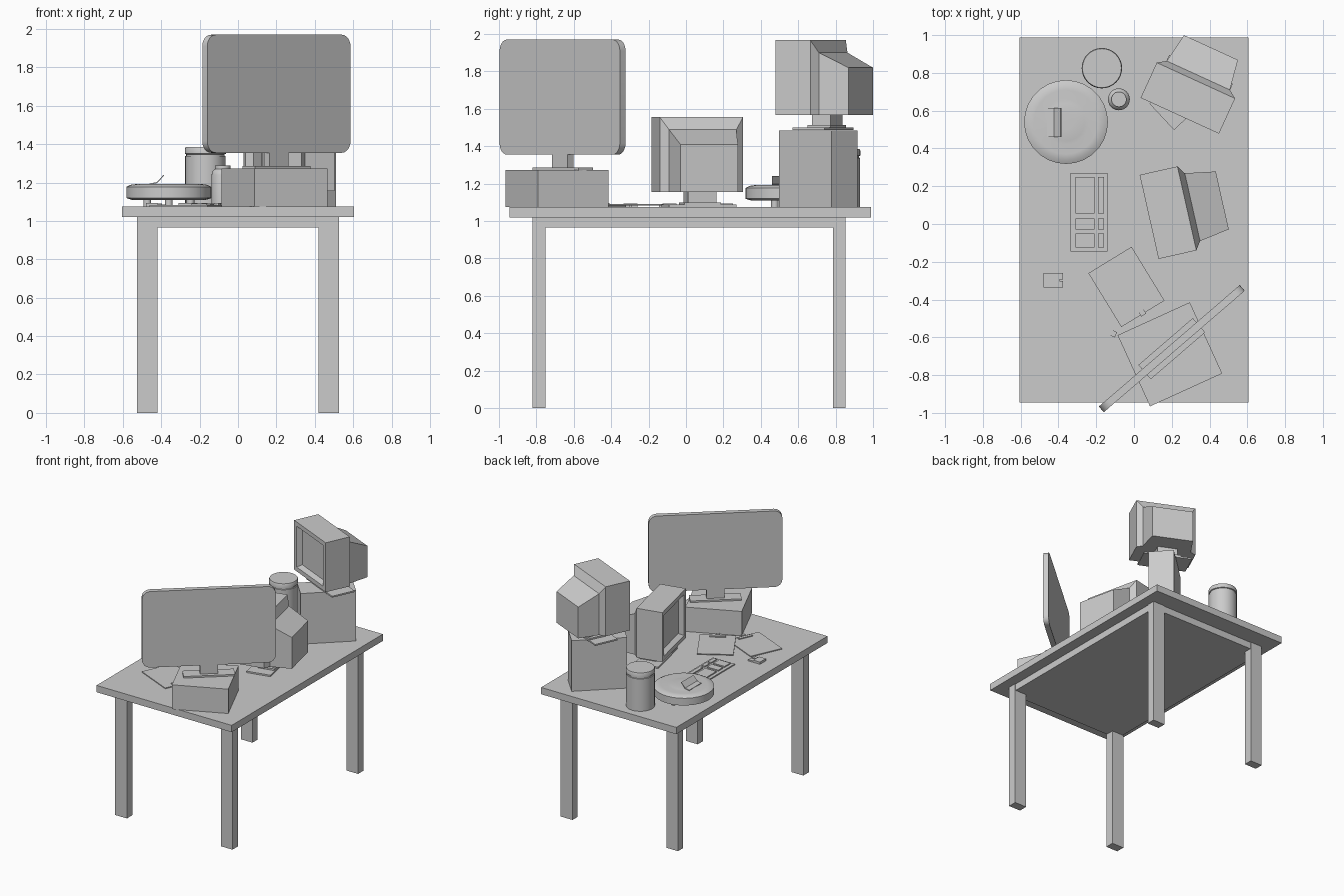
import bpy, bmesh
from math import cos, sin, pi, radians
from mathutils import Matrix, Vector

if "Cube" in bpy.data.objects:
    bpy.data.objects.remove(bpy.data.objects["Cube"])

TOP = 1.075  # desk surface height


def frame(x=0, y=0, z=0, deg=0):
    return Matrix.Translation((x, y, z)) @ Matrix.Rotation(radians(deg), 4, 'Z')


def finish(name, bm, mat=None, smooth=False):
    bmesh.ops.recalc_face_normals(bm, faces=bm.faces)
    me = bpy.data.meshes.new(name)
    bm.to_mesh(me)
    bm.free()
    ob = bpy.data.objects.new(name, me)
    bpy.context.collection.objects.link(ob)
    ob.matrix_world = mat or Matrix()
    if smooth:
        bpy.ops.object.select_all(action='DESELECT')
        ob.select_set(True)
        bpy.context.view_layer.objects.active = ob
        bpy.ops.object.shade_smooth_by_angle(angle=radians(35))
    return ob


def box(name, x, y, z, mat=None):
    """Box from (min, max) pairs in the local frame."""
    bm = bmesh.new()
    bmesh.ops.create_cube(bm, size=1)
    for v in bm.verts:
        v.co = Vector([(p[0] + p[1]) / 2 + c * (p[1] - p[0]) for p, c in zip((x, y, z), v.co)])
    return finish(name, bm, mat)


def loft(name, rings, mat=None, smooth=False):
    """Skin through equal-length rings and cap both ends."""
    bm = bmesh.new()
    rv = [[bm.verts.new(p) for p in r] for r in rings]
    n = len(rv[0])
    for a, b in zip(rv, rv[1:]):
        for i in range(n):
            j = (i + 1) % n
            bm.faces.new((a[i], a[j], b[j], b[i]))
    bm.faces.new(rv[0][::-1])
    bm.faces.new(rv[-1])
    return finish(name, bm, mat, smooth)


def lathe(name, profile, mat, n=32):
    rings = [[(r * cos(2 * pi * i / n), r * sin(2 * pi * i / n), z) for i in range(n)]
             for r, z in profile]
    return loft(name, rings, mat, True)


# Table: top, solid under-frame between four legs
box("table_top", (-.605, .605), (-.945, .988), (1.02, TOP))
for sx in (-1, 1):
    xs = sorted((sx * .42, sx * .525))
    for ys in ((-.82, -.75), (.785, .852)):
        box("table_leg", xs, ys, (0, 1.02))
box("under_frame", (-.52, .52), (-.815, .847), (.965, 1.02))

# Computer cases
box("low_case", (-.21, .21), (-.207, .207), (0, .197), frame(.19, -.69, TOP, 24.5))
box("tower_case", (-.205, .205), (-.095, .095), (0, .41), frame(.297, .707, TOP, 43))

# Flat monitor
M = frame(.20, -.66, 1.27, 40.75)
box("flat_monitor_base", (-.19, .19), (-.05, .05), (0, .015), M)
box("flat_monitor_neck", (-.065, .065), (-.02, .02), (.015, .1), M)
bm = bmesh.new()
bmesh.ops.create_cube(bm, size=1)
bmesh.ops.scale(bm, vec=(.985, .04, .615), verts=bm.verts)
corners = [e for e in bm.edges if abs(e.verts[0].co.y - e.verts[1].co.y) > .01]
bmesh.ops.bevel(bm, geom=corners, offset=.06, segments=6, profile=.5, affect='EDGES')
finish("flat_monitor_panel", bm, M @ Matrix.Translation((0, 0, .3925)), True)


# Tube monitors: recessed screen, deep front block, tapered back
def tube_monitor(x, y, z, deg, back):
    M = frame(x, y, z, deg)
    S = M @ Matrix.Translation((0, back, 0))
    box("tube_monitor_base", (-.185, .185), (.05, .24), (0, .012), S)
    box("tube_monitor_swivel", (-.1, .1), (.1, .235), (.012, .025), S)
    box("tube_monitor_neck", (-.077, .077), (.115, .225), (.025, .09), S)

    def ring(w, yy, z0, z1):
        return [(-w, yy, z0), (w, yy, z0), (w, yy, z1), (-w, yy, z1)]
    loft("tube_monitor_body", [
        ring(.178, .04, .13, .43), ring(.192, 0, .115, .445),
        ring(.228, 0, .08, .48), ring(.228, .205, .08, .48),
        ring(.184, .235, .08, .413), ring(.157, .397, .08, .333)], M)


tube_monitor(.08, .0375, TOP, -77.3, 0)
tube_monitor(.2425, .573, 1.487, -24.6, .03)

# Canister and bottle
lathe("canister", [(.105, 0), (.105, .262), (.1, .264), (.1, .272),
                   (.107, .275), (.107, .3), (.103, .31)], frame(-.17, .825, TOP))
lathe("bottle", [(.058, 0), (.058, .165), (.052, .185), (.04, .195), (.04, .215)],
      frame(-.08, .66, TOP), 24)

# Round device on feet, with a raised flap
D = frame(-.36, .54, TOP)
lathe("round_device", [(.19, .034), (.222, .044), (.222, .102), (.2, .113), (.17, .117),
                       (.12, .113), (.1, .117), (.04, .118)], D, 28)
for a in (90, 210, 330):
    lathe("device_foot", [(.02, 0), (.02, .036)],
          D @ frame(.13 * cos(radians(a)), .13 * sin(radians(a))), 12)
flap = [(-.10, .115), (-.06, .122), (-.025, .162), (-.028, .165), (-.063, .127), (-.10, .12)]
loft("device_flap", [[(x, y, z) for x, z in flap] for y in (-.08, .075)], D)

# Keyboard
box("keyboard_base", (-.335, -.14), (-.145, .27), (TOP, 1.084))
for ys in ((.055, .25), (-.03, .03), (-.125, -.05)):
    for xs in ((-.31, -.21), (-.19, -.16)):
        box("key_block", xs, ys, (1.08, 1.093))

# Mouse
box("mouse_body", (-.48, -.42), (-.335, -.26), (TOP, 1.093))
for ys in ((-.335, -.302), (-.294, -.26)):
    box("mouse_button", (-.42, -.375), ys, (TOP, 1.086))
box("mouse_wheel", (-.42, -.395), (-.302, -.294), (TOP, 1.092))

# Clipboards
for x, y, z, deg in ((-.255, -.515, TOP, -24.2), (-.04, -.333, 1.083, -58.5)):
    C = frame(x, y, z, deg)
    box("clipboard_board", (-.167, .167), (-.134, .134), (0, .007), C)
    box("clipboard_clip", (.125, .15), (-.06, .06), (.007, .014), C)
    box("clipboard_tab", (.15, .175), (-.015, .015), (.006, .018), C)
